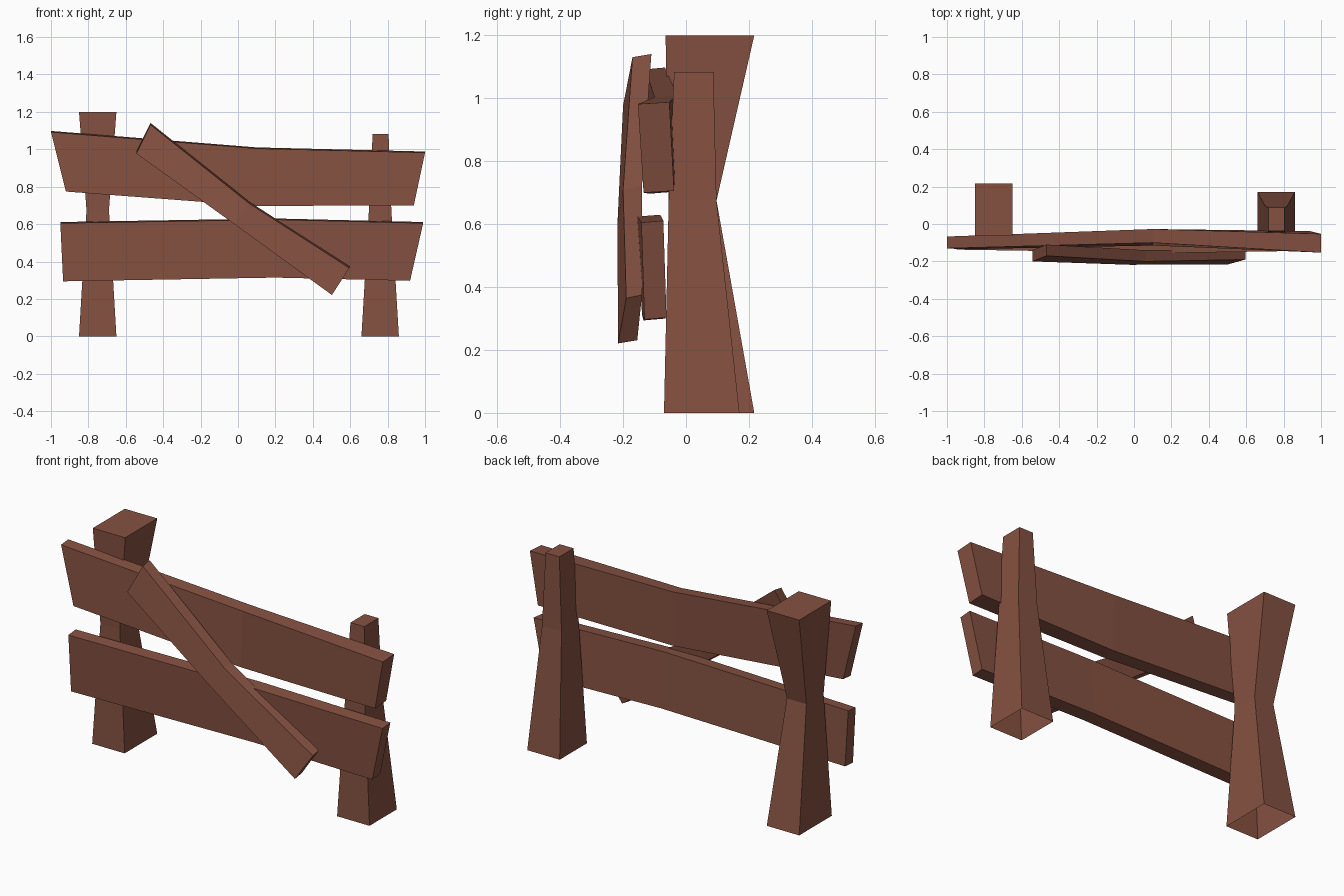
import bpy, bmesh

if "Cube" in bpy.data.objects:
    bpy.data.objects.remove(bpy.data.objects["Cube"])

wood = bpy.data.materials.new("reddish brown wood")
wood.diffuse_color = (0.235, 0.083, 0.053, 1)
wood.use_nodes = True
wood.node_tree.nodes["Principled BSDF"].inputs["Base Color"].default_value = wood.diffuse_color


def loft(name, rings, cap_start=True):
    """Skin a row of four-cornered sections into one flat-faced timber."""
    bm = bmesh.new()
    rows = [[bm.verts.new(p) for p in ring] for ring in rings]
    for a, b in zip(rows, rows[1:]):
        for i in range(4):
            j = (i + 1) % 4
            bm.faces.new((a[i], a[j], b[j], b[i]))
    start = bm.faces.new(rows[0][::-1])
    bm.faces.new(rows[-1])
    bmesh.ops.recalc_face_normals(bm, faces=bm.faces[:])
    if not cap_start:
        bmesh.ops.delete(bm, geom=[start], context='FACES_ONLY')
    me = bpy.data.meshes.new(name)
    bm.to_mesh(me)
    bm.free()
    me.materials.append(wood)
    ob = bpy.data.objects.new(name, me)
    bpy.context.collection.objects.link(ob)


def post(name, sections):
    # each section: z, x range, y range; the underside is open
    loft(name, [[(x0, y0, z), (x1, y0, z), (x1, y1, z), (x0, y1, z)]
                for z, x0, x1, y0, y1 in sections], cap_start=False)


def plank(name, sections, rise=0.006):
    # each section: top x, z, front y, back y, then the same for the bottom
    loft(name, [[(tx, tf, tz - rise / 2), (tx, tb, tz + rise / 2),
                 (bx, bb, bz + rise / 2), (bx, bf, bz - rise / 2)]
                for tx, tz, tf, tb, bx, bz, bf, bb in sections])


# Upright posts
post("left_post", [(0, -0.85, -0.65, -0.07, 0.217),
                   (0.675, -0.81, -0.69, -0.055, 0.097),
                   (1.2, -0.85, -0.65, -0.065, 0.217)])
post("right_post", [(0, 0.66, 0.86, -0.07, 0.17),
                    (0.675, 0.70, 0.82, -0.055, 0.097),
                    (1.083, 0.72, 0.805, -0.038, 0.087)])

# Horizontal rails, slightly bent in the middle
plank("upper_rail", [(-1.0, 1.095, -0.13, -0.067, -0.92, 0.777, -0.135, -0.07),
                     (0.1, 1.007, -0.10, -0.027, 0.1, 0.70, -0.115, -0.04),
                     (1.0, 0.985, -0.153, -0.053, 0.94, 0.703, -0.135, -0.038)])
plank("lower_rail", [(-0.95, 0.608, -0.137, -0.072, -0.935, 0.297, -0.135, -0.065),
                     (0.2, 0.627, -0.155, -0.082, 0.2, 0.317, -0.14, -0.065),
                     (0.99, 0.608, -0.142, -0.072, 0.92, 0.30, -0.132, -0.062)])

# Broken diagonal brace across the front
plank("diagonal_brace", [(-0.468, 1.136, -0.17, -0.11, -0.543, 0.982, -0.20, -0.14),
                         (0.06, 0.715, -0.20, -0.14, -0.02, 0.605, -0.218, -0.157),
                         (0.595, 0.37, -0.19, -0.14, 0.502, 0.226, -0.216, -0.155)],
      rise=0.01)
